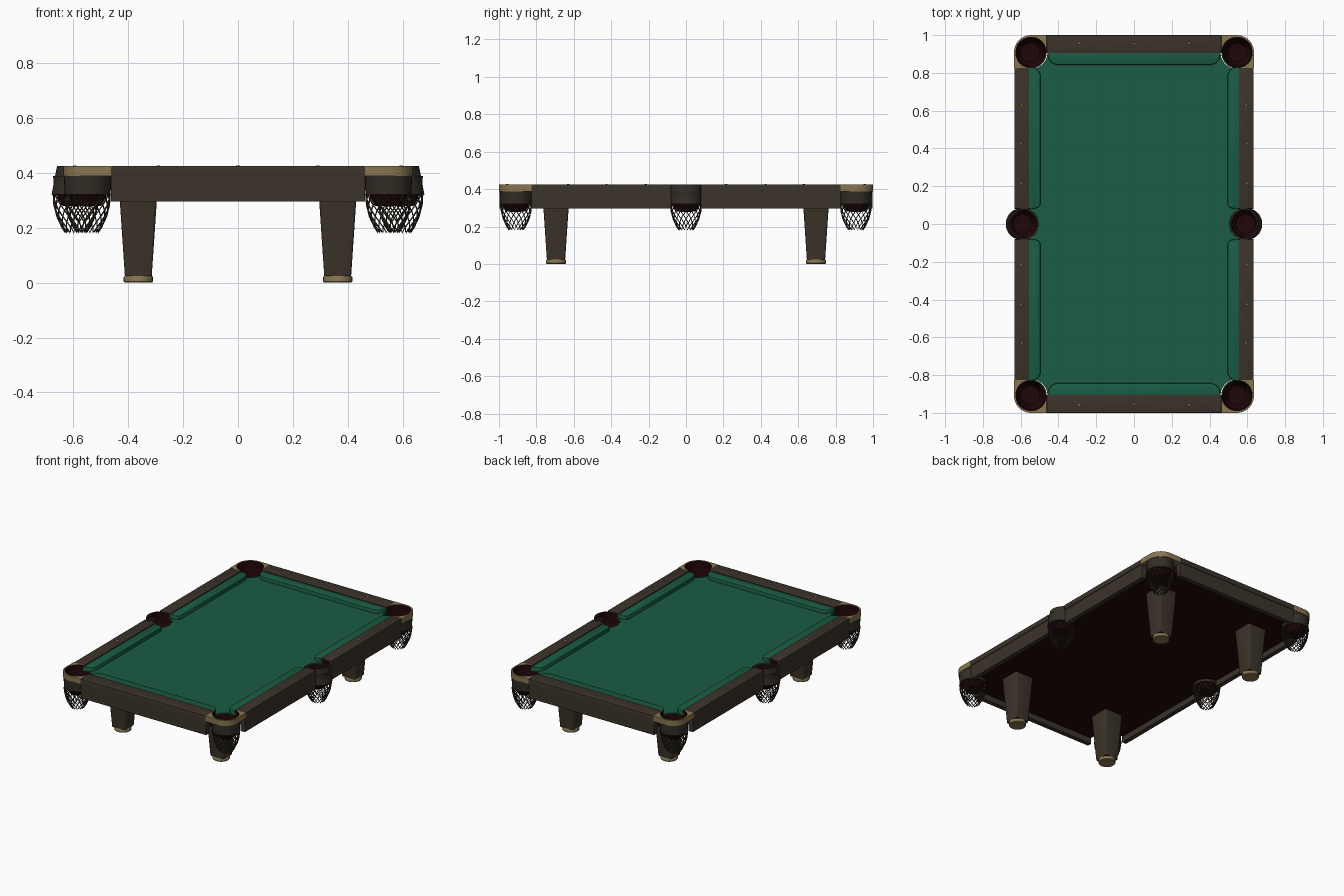
import bpy, bmesh, math
from math import cos, sin, pi, radians

if "Cube" in bpy.data.objects:
    bpy.data.objects.remove(bpy.data.objects["Cube"])


def material(name, rgb):
    m = bpy.data.materials.new(name)
    m.diffuse_color = (*rgb, 1)
    m.use_nodes = True
    m.node_tree.nodes["Principled BSDF"].inputs["Base Color"].default_value = m.diffuse_color
    return m


WOOD = material("dark wood", (0.043, 0.033, 0.023))
LEATHER = material("dark leather", (0.033, 0.026, 0.019))
GREEN = material("green cloth", (0.010, 0.107, 0.056))
TAN = material("tan brass", (0.25, 0.18, 0.08))
MAROON = material("dark maroon", (0.014, 0.002, 0.0025))


def finish(bm, name, mat):
    bmesh.ops.remove_doubles(bm, verts=bm.verts, dist=1e-5)
    bmesh.ops.recalc_face_normals(bm, faces=bm.faces)
    me = bpy.data.meshes.new(name)
    bm.to_mesh(me)
    bm.free()
    me.materials.append(mat)
    ob = bpy.data.objects.new(name, me)
    bpy.context.collection.objects.link(ob)
    return ob


def arc(cx, cy, r, a0, a1, n=16):
    return [(cx + r * cos(radians(a0 + (a1 - a0) * i / n)),
             cy + r * sin(radians(a0 + (a1 - a0) * i / n))) for i in range(n + 1)]


def prism(name, pts, z0, z1, mat, sx=1, sy=1, bevel=0):
    """Extrude a plan outline from z0 to z1, optionally mirrored."""
    bm = bmesh.new()
    f = bm.faces.new([bm.verts.new((x * sx, y * sy, z0)) for x, y in pts])
    top = bmesh.ops.extrude_face_region(bm, geom=[f])["geom"]
    bmesh.ops.translate(bm, vec=(0, 0, z1 - z0),
                        verts=[v for v in top if isinstance(v, bmesh.types.BMVert)])
    # the extrude keeps only the side and top faces, so close the underside
    if not any(all(v.co.z < z0 + 1e-6 for v in g.verts) for g in bm.faces):
        bmesh.ops.holes_fill(bm, edges=bm.edges)
    if bevel:
        edges = [e for e in bm.edges if all(v.co.z > z1 - 1e-5 for v in e.verts)]
        bmesh.ops.bevel(bm, geom=edges, offset=bevel, segments=2, profile=0.5, affect='EDGES')
    return finish(bm, name, mat)


def rect(x0, x1, y0, y1):
    return [(x0, y0), (x1, y0), (x1, y1), (x0, y1)]


def sweep(name, profile, cy, mat, sx=1, sy=1, a0=0, a1=360, n=32, closed=False):
    """Sweep (centre x, radius, z) rings about z; a partial sweep gets end caps."""
    bm = bmesh.new()
    cols = []
    for i in range(n + 1):
        a = radians(a0 + (a1 - a0) * i / n)
        cols.append([bm.verts.new(((cx + r * cos(a)) * sx, (cy + r * sin(a)) * sy, z))
                     for cx, r, z in profile])
    k = len(profile)
    for p, q in zip(cols, cols[1:]):
        for j in range(k if closed else k - 1):
            bm.faces.new((p[j], q[j], q[(j + 1) % k], p[(j + 1) % k]))
    if closed and a1 - a0 < 360:
        bm.faces.new(cols[0])
        bm.faces.new(cols[-1])
    return finish(bm, name, mat)


def net(name, cx, cy, sx, sy, cols=16, rows=7):
    """Hanging diamond net: a staggered lattice turned into strands."""
    bm = bmesh.new()
    g = []
    for i in range(rows + 1):
        t = i / rows
        r = 0.037 + 0.045 * (1 - t ** 2.2)
        g.append([bm.verts.new(((cx + r * cos(2 * pi * (j + i % 2 / 2) / cols)) * sx,
                                (cy + r * sin(2 * pi * (j + i % 2 / 2) / cols)) * sy,
                                0.324 - 0.143 * t)) for j in range(cols)])
    for i in range(rows - 1):
        for j in range(cols):
            s = j - 1 if i % 2 == 0 else j
            bm.faces.new((g[i][j], g[i + 1][s], g[i + 2][j], g[i + 1][(s + 1) % cols]))
    ob = finish(bm, name, WOOD)
    w = ob.modifiers.new("strands", 'WIREFRAME')
    w.thickness = 0.007
    w.use_even_offset = False


def pocket_basket(label, cx, cy, sx, sy, r):
    # leather cup, maroon bowl and net below the bed
    sweep(label + "_cup", [(cx, r - 0.003, 0.32), (cx, r, 0.388), (cx, r - 0.008, 0.388),
                           (cx, r - 0.011, 0.32)], cy, LEATHER, sx, sy, closed=True)
    sweep(label + "_bowl", [(cx, r - 0.009, 0.388), (cx, 0.07, 0.32), (cx, 0.062, 0.30),
                            (cx, 0.05, 0.28), (cx, 0, 0.278)], cy, MAROON, sx, sy)
    net(label + "_net", cx, cy, sx, sy)


# bed outline: a quarter with pocket cut-outs, mirrored round
CX, CY, SX = 0.545, 0.908, 0.59
q = (arc(SX, 0, 0.085, 174, 83) + [(0.6, 0.823)] + arc(CX, CY, 0.087, -80, -190)
     + [(0.46, 0.967)])
outline = (q + [(-x, y) for x, y in reversed(q)] + [(-x, -y) for x, y in q]
           + [(x, -y) for x, y in reversed(q)])
prism("bed_slab", outline, 0.335, 0.385, MAROON)
prism("bed_cloth", outline, 0.385, 0.393, GREEN)

# end rails, aprons, cushions and sights
for sy, side in ((-1, "front"), (1, "back")):
    prism(side + "_rail", rect(-0.462, 0.462, 0.905, 1.0), 0.39, 0.425, WOOD, 1, sy, 0.003)
    prism(side + "_apron", rect(-0.462, 0.462, 0.965, 0.996), 0.296, 0.39, WOOD, 1, sy)
    half = [(0.46, 0.91), (0.452, 0.875), (0.435, 0.852), (0.41, 0.843)]
    prism(side + "_cushion", half + [(-x, y) for x, y in reversed(half)],
          0.39, 0.419, GREEN, 1, sy, 0.006)
    for x in (-0.29, 0, 0.29):
        sweep(side + "_sight", [(x, 0.007, 0.424), (x, 0.006, 0.427), (x, 0, 0.427)],
              0.955, TAN, 1, sy, n=8)

for sx, lr in ((-1, "left"), (1, "right")):
    # side pocket with its leather shield and maroon lining
    pocket_basket(lr + "_side_pocket", SX, 0, sx, 1, 0.083)
    sweep(lr + "_side_pocket_shield",
          [(0.595, 0.084, 0.32), (0.576, 0.083, 0.425), (0.576, 0.076, 0.425), (0.595, 0.076, 0.32)],
          0, LEATHER, sx, 1, -100, 100, closed=True)
    sweep(lr + "_side_pocket_lining", [(0.576, 0.075, 0.424), (SX, 0.073, 0.37)],
          0, MAROON, sx, 1, -100, 100)

    for sy, fb in ((-1, "front"), (1, "back")):
        tag = fb + "_" + lr
        # side rails, aprons, cushions and sights
        prism(tag + "_side_rail", rect(0.555, 0.633, 0.08, 0.827), 0.39, 0.425, WOOD, sx, sy, 0.003)
        prism(tag + "_side_apron", rect(0.598, 0.629, 0.08, 0.827), 0.296, 0.39, WOOD, sx, sy)
        prism(tag + "_side_cushion",
              [(0.56, 0.08), (0.52, 0.083), (0.503, 0.09), (0.495, 0.105), (0.495, 0.79),
               (0.505, 0.812), (0.527, 0.827), (0.56, 0.833)], 0.39, 0.419, GREEN, sx, sy, 0.006)
        for y in (0.215, 0.425, 0.63):
            sweep(tag + "_sight", [(0.595, 0.007, 0.424), (0.595, 0.006, 0.427), (0.595, 0, 0.427)],
                  y, TAN, sx, sy, n=8)

        # corner pocket with tan cap and maroon lining
        pocket_basket(tag + "_corner_pocket", CX + 0.003, CY, sx, sy, 0.086)
        cap = ([(0.462, 1.0)] + arc(0.545, 0.91, 0.09, 90, 0) + [(0.635, 0.825), (0.562, 0.825)]
               + arc(CX, CY, 0.083, -78, 180, 28))
        prism(tag + "_corner_cap", cap, 0.388, 0.425, TAN, sx, sy)
        sweep(tag + "_corner_lining",
              [(CX, 0.083, 0.385), (CX, 0.083, 0.4235), (CX, 0.078, 0.4235), (CX, 0.076, 0.385)],
              CY, MAROON, sx, sy, -78, 180, closed=True)

        # tapered square leg with eased corners, and round foot
        bm = bmesh.new()
        rings = []
        for h, r, z in ((0.049, 0.008, 0.024), (0.070, 0.011, 0.338)):
            d = h - r
            pts = [p for a, ux, uy in ((0, 1, 1), (90, -1, 1), (180, -1, -1), (270, 1, -1))
                   for p in arc(ux * d, uy * d, r, a, a + 90, 3)]
            rings.append([bm.verts.new((0.363 * sx + x, 0.695 * sy + y, z)) for x, y in pts])
        for i in range(len(rings[0])):
            j = (i + 1) % len(rings[0])
            bm.faces.new((rings[0][i], rings[0][j], rings[1][j], rings[1][i]))
        for ring in rings:
            bm.faces.new(ring)
        finish(bm, tag + "_leg", WOOD)
        fx = 0.363
        sweep(tag + "_foot", [(fx, 0, 0), (fx, 0.05, 0), (fx, 0.053, 0.004), (fx, 0.053, 0.02),
                              (fx, 0.05, 0.025), (fx, 0, 0.025)], 0.695, TAN, sx, sy, n=24)

# smooth the round parts, keep edges sharp
for ob in bpy.data.objects:
    ob.select_set(True)
    bpy.context.view_layer.objects.active = ob
bpy.ops.object.shade_smooth_by_angle(angle=radians(35))
